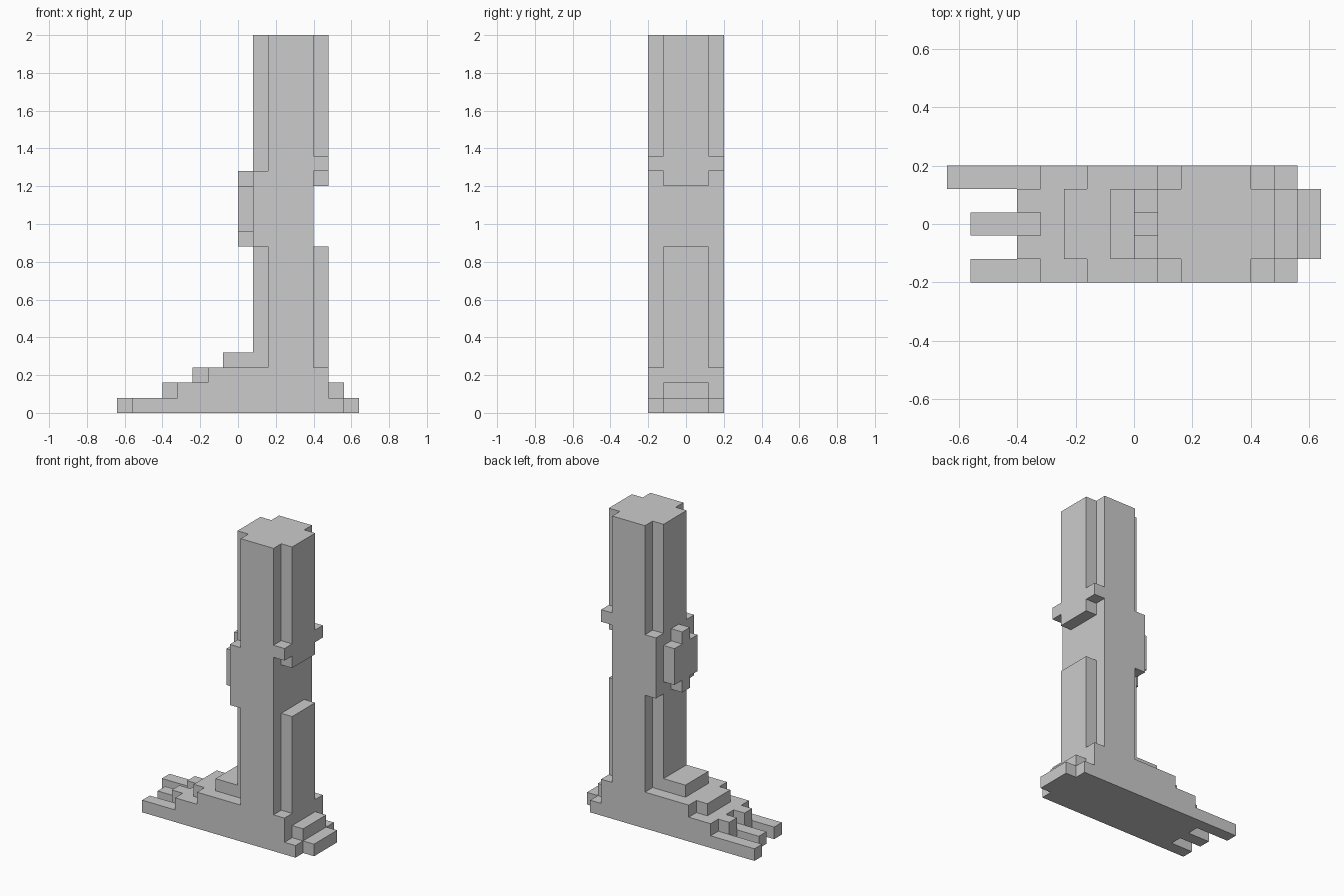
import bpy, bmesh
from mathutils import Vector

if "Cube" in bpy.data.objects:
    bpy.data.objects.remove(bpy.data.objects["Cube"])

U = 0.08      # block size
cells = set()


def block(x0, x1, z0, z1, y0=0, y1=5):
    """Fill a box of unit blocks (five rows deep in y)."""
    cells.update((x, y, z) for x in range(x0, x1)
                 for y in range(y0, y1) for z in range(z0, z1))


def core(x0, x1, z0, z1):
    """Box on the three middle rows only."""
    block(x0, x1, z0, z1, 1, 4)


# sole, toes and heel
block(-5, 7, 0, 1)
for y, tip in ((0, -7), (2, -7), (4, -8)):
    block(tip, -5, 0, 1, y, y + 1)
core(7, 8, 0, 1)

# stepped instep
block(-4, 6, 1, 2)
core(6, 7, 1, 2)
for y in (1, 3):
    block(-5, -4, 1, 2, y, y + 1)
block(-2, 6, 2, 3)
core(-3, -2, 2, 3)
core(-1, 1, 3, 4)

# leg column, shin front and widened knee
block(2, 5, 3, 25)
core(1, 2, 3, 25)
block(1, 2, 11, 16)

# calf, back of thigh and band behind the knee
core(5, 6, 3, 11)
core(5, 6, 15, 25)
block(5, 6, 16, 17)

# cross-shaped kneecap
core(0, 1, 12, 15)
block(0, 1, 11, 16, 2, 3)

# skin: one quad for every exposed block side
bm = bmesh.new()
verts = {}


def vert(p):
    key = tuple(round(c * 2) for c in p)
    if key not in verts:
        verts[key] = bm.verts.new((p.x * U, (p.y - 2.5) * U, p.z * U))
    return verts[key]


for c in sorted(cells):
    centre = Vector(c) + Vector((0.5, 0.5, 0.5))
    for axis in range(3):
        for sign in (-1, 1):
            n, a, b = Vector(), Vector(), Vector()
            n[axis] = sign
            if tuple(int(c[i] + n[i]) for i in range(3)) in cells:
                continue
            a[(axis + 1) % 3] = 0.5
            b[(axis + 2) % 3] = 0.5 * sign
            m = centre + n * 0.5
            bm.faces.new([vert(m + o) for o in (-a - b, a - b, a + b, b - a)])

# merge coplanar squares into clean flat faces
bmesh.ops.dissolve_limit(bm, angle_limit=0.01, verts=bm.verts[:], edges=bm.edges[:])
mesh = bpy.data.meshes.new("blocky_leg")
bm.to_mesh(mesh)
bm.free()
leg = bpy.data.objects.new("blocky_leg", mesh)
bpy.context.collection.objects.link(leg)
